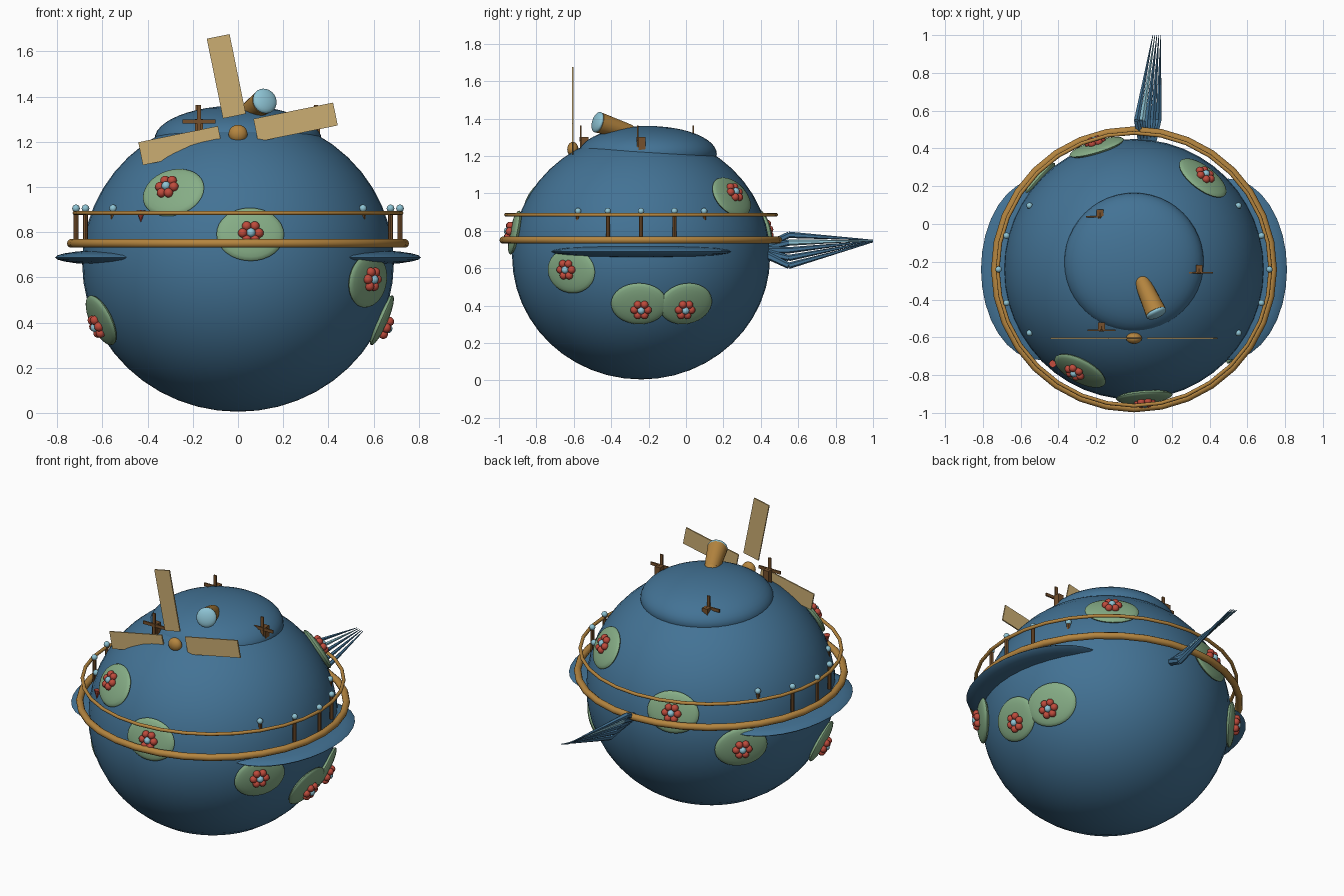
import bpy, bmesh, math
from mathutils import Matrix, Vector

if "Cube" in bpy.data.objects:
    bpy.data.objects.remove(bpy.data.objects["Cube"])

CY, CZ, RH, RV = -0.24, 0.664, 0.69, 0.659      # hull centre and radii


def mat(name, rgb):
    m = bpy.data.materials.new(name)
    m.diffuse_color = (*rgb, 1)
    m.use_nodes = True
    m.node_tree.nodes["Principled BSDF"].inputs["Base Color"].default_value = m.diffuse_color
    return m


BLUE = mat("hull_blue", (0.056, 0.17, 0.30))
PALE = mat("pale_blue", (0.27, 0.55, 0.66))
GOLD = mat("golden_wood", (0.46, 0.235, 0.05))
BROWN = mat("dark_brown", (0.18, 0.08, 0.025))
TAN = mat("sail_tan", (0.60, 0.42, 0.17))
GREEN = mat("leaf_green", (0.24, 0.42, 0.24))
RED = mat("petal_red", (0.52, 0.07, 0.045))


def finish(name, bm, material, angle=40):
    bmesh.ops.recalc_face_normals(bm, faces=bm.faces)
    me = bpy.data.meshes.new(name)
    bm.to_mesh(me)
    bm.free()
    me.shade_smooth()
    me.set_sharp_from_angle(angle=math.radians(angle))
    me.materials.append(material)
    ob = bpy.data.objects.new(name, me)
    bpy.context.collection.objects.link(ob)
    return ob


def ellipsoid(name, loc, radii, material, rot=None, segs=24, rings=12):
    bm = bmesh.new()
    m = Matrix.Translation(loc) @ (rot or Matrix()) @ Matrix.Diagonal((*radii, 1))
    bmesh.ops.create_uvsphere(bm, u_segments=segs, v_segments=rings, radius=1, matrix=m)
    return finish(name, bm, material)


def box(name, loc, size, material, rot=None):
    bm = bmesh.new()
    m = Matrix.Translation(loc) @ (rot or Matrix()) @ Matrix.Diagonal((*size, 1))
    bmesh.ops.create_cube(bm, size=1, matrix=m)
    return finish(name, bm, material)


def rod(name, a, b, r1, r2, material, segs=12):
    a, b = Vector(a), Vector(b)
    m = Matrix.Translation((a + b) / 2) @ (b - a).to_track_quat('Z', 'Y').to_matrix().to_4x4()
    bm = bmesh.new()
    bmesh.ops.create_cone(bm, cap_ends=True, segments=segs, radius1=r1, radius2=r2,
                          depth=(b - a).length, matrix=m)
    return finish(name, bm, material)


def ring(name, z, major, minor, segs=32, sides=10):
    bm = bmesh.new()
    prof = [bm.verts.new((major + minor * math.cos(t), CY, z + minor * math.sin(t)))
            for t in (2 * math.pi * i / sides for i in range(sides))]
    edges = [bm.edges.new((prof[i], prof[(i + 1) % sides])) for i in range(sides)]
    bmesh.ops.spin(bm, geom=prof + edges, cent=(0, CY, 0), axis=(0, 0, 1),
                   angle=2 * math.pi, steps=segs)
    bmesh.ops.remove_doubles(bm, verts=bm.verts, dist=1e-4)
    return finish(name, bm, GOLD, 50)


# Hull and upper dome
ellipsoid("hull", (0, CY, CZ), (RH, RH, RV), BLUE, segs=48, rings=24)
ellipsoid("dome", (0, -0.205, 1.21), (0.37, 0.37, 0.15), BLUE, segs=48, rings=24)

# Walkway ring and handrail
ring("walkway_ring", 0.75, 0.737, 0.02)
ring("handrail", 0.885, 0.722, 0.01)

# Rail posts with knobs, and side fins
for s in (-1, 1):
    for x, dy in ((0.717, 0), (0.675, 0.178), (0.675, -0.178), (0.553, 0.337), (0.553, -0.337)):
        rod("rail_post", (s * x, CY + dy, 0.755), (s * x, CY + dy, 0.895), 0.011, 0.011, BROWN, 8)
        ellipsoid("post_knob", (s * x, CY + dy, 0.905), (0.017,) * 3, PALE, segs=12, rings=8)
    ellipsoid("side_fin", (s * 0.5, CY, 0.688), (0.31, 0.48, 0.036), BLUE, segs=32)


# Lily pads with flowers, lying on the hull
def flower_pad(az, z, faz=0, fz=0.0, w=0.15, h=0.12):
    def frame(az, z):
        a, k = math.radians(az), (z - CZ) / RV
        r = RH * math.sqrt(1 - k * k)
        p = Vector((r * math.cos(a), CY + r * math.sin(a), z))
        n = Vector(((p.x) / RH**2, (p.y - CY) / RH**2, (z - CZ) / RV**2)).normalized()
        side = Vector((-math.sin(a), math.cos(a), 0))
        return p, n, Matrix((side, n.cross(side), n)).transposed().to_4x4()
    p, n, rot = frame(az, z)
    ellipsoid("lily_pad", p, (w, h, 0.026), GREEN, rot, segs=32)
    p, n, rot = frame(az + faz, z + fz)
    c = p + n * 0.032
    for i in range(6):
        t = math.tau * i / 6
        off = rot @ Vector((0.036 * math.cos(t), 0.036 * math.sin(t), 0))
        ellipsoid("petal", c + off, (0.021,) * 3, RED, segs=12, rings=8)
    ellipsoid("flower_centre", c + n * 0.008, (0.02,) * 3, PALE, segs=12, rings=8)


for args in ((242, 0.975, -2, 0.01), (274.6, 0.79), (-33, 0.585, -1, 0.01),
             (-1, 0.41, 1, -0.02), (22, 0.41, -1, -0.02), (53, 0.98, 0, 0.01),
             (198, 0.41, 0, -0.015), (139, 0.60), (107, 0.80)):
    flower_pad(*args)

# Large windmill
HUB = Vector((0, -0.605, 1.235))
ellipsoid("windmill_hub", HUB, (0.042, 0.03, 0.04), GOLD, segs=16, rings=10)
for k in range(4):
    rot = Matrix.Rotation(-math.radians(11.5 + 90 * k), 4, 'Y')
    box("windmill_sail", HUB + rot @ Vector((0.26, 0, 0)), (0.36, 0.008, 0.103), TAN, rot)

# Small windmills on the dome
for x, y in ((-0.172, -0.54), (0.345, -0.235), (-0.18, 0.06)):
    box("small_mill_post", (x, y, 1.255), (0.036, 0.036, 0.09), BROWN)
    rod("small_mill_axle", (x, y, 1.29), (x, y - 0.03, 1.29), 0.012, 0.012, BROWN, 8)
    box("small_mill_blade_flat", (x, y - 0.022, 1.29), (0.146, 0.008, 0.018), BROWN)
    box("small_mill_blade_upright", (x, y - 0.022, 1.29), (0.018, 0.008, 0.146), BROWN)

# Telescope
A, B = Vector((0.045, -0.31, 1.33)), Vector((0.115, -0.465, 1.378))
d = (B - A).normalized()
rod("telescope_tube", A, B, 0.042, 0.056, GOLD, 20)
ellipsoid("telescope_base", A, (0.042,) * 3, GOLD, segs=16, rings=10)
ellipsoid("telescope_lens", B + d * 0.008, (0.057, 0.057, 0.022), PALE,
          d.to_track_quat('Z', 'Y').to_matrix().to_4x4())

# Hanging red pennant on the hull
rod("pennant", (-0.43, -0.74, 0.895), (-0.43, -0.745, 0.845), 0.02, 0.001, RED, 8)

# Tail of fanned, tapering feathers
for i in range(5):
    t = i / 4
    root = Vector((0.04 + 0.06 * t, 0.43, 0.72 - 0.05 * t))
    mid = Vector((0.015 + 0.115 * t, 0.55, 0.778 - 0.165 * t))
    tip = Vector((0.10 + 0.042 * t, 1.0, 0.75 - 0.01 * t))
    rod("tail_feather_root", root, mid, 0.02, 0.017, BLUE, 6)
    rod("tail_feather", mid, tip, 0.017, 0.002, PALE if i == 1 else BLUE, 6)
